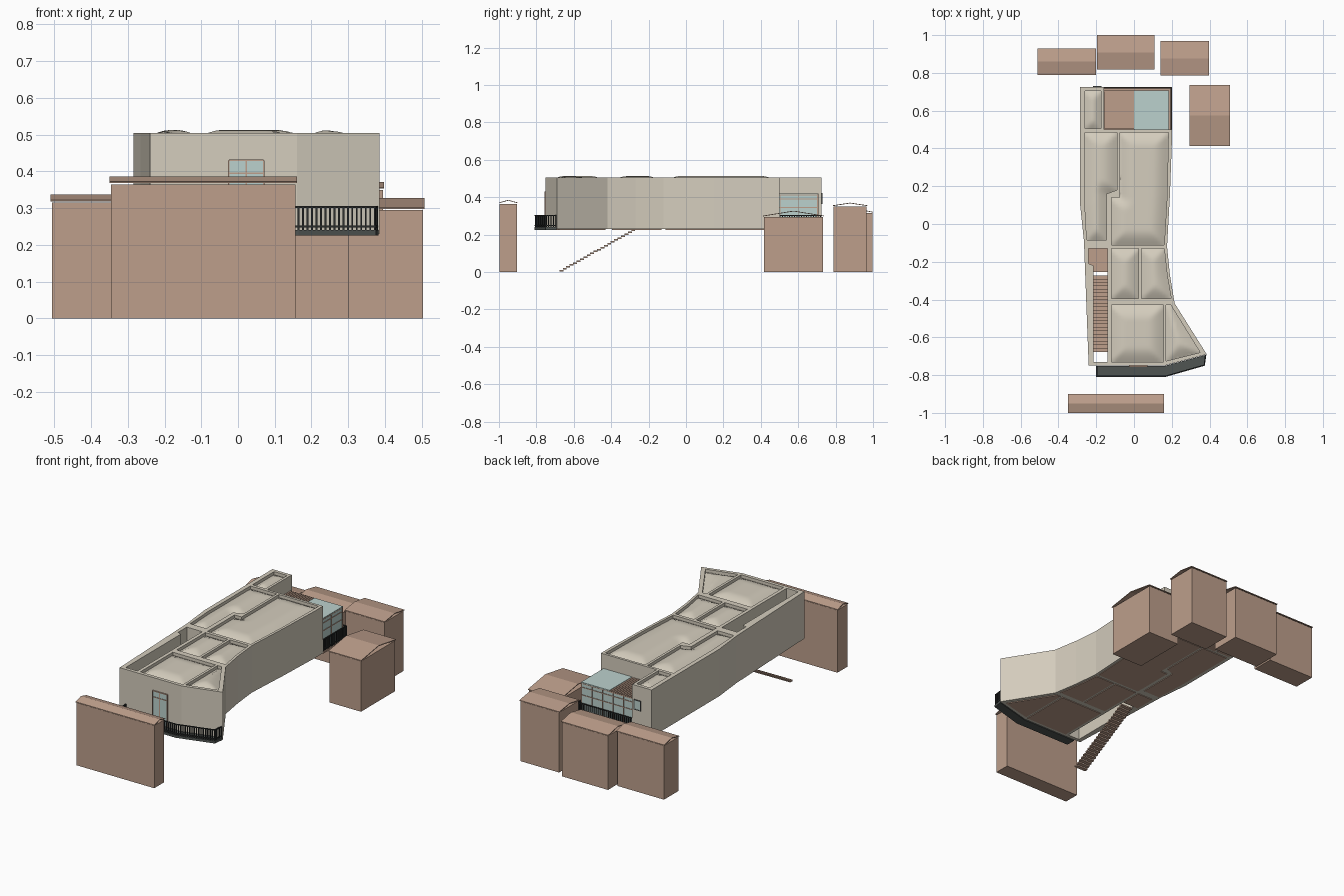
import bpy, bmesh, math
from mathutils import Vector, Matrix
from mathutils.geometry import intersect_point_line

cube = bpy.data.objects.get("Cube")
if cube:
    bpy.data.objects.remove(cube, do_unlink=True)


def material(name, r, g, b):
    m = bpy.data.materials.new(name)
    m.use_nodes = True
    m.diffuse_color = (r, g, b, 1)
    m.node_tree.nodes["Principled BSDF"].inputs["Base Color"].default_value = (r, g, b, 1)
    return m


CREAM = material("cream plaster", 0.66, 0.61, 0.51)
BROWN = material("clay brown", 0.51, 0.345, 0.26)
GLASS = material("pale glass", 0.50, 0.64, 0.61)
BLACK = material("rail black", 0.025, 0.028, 0.027)
GREY = material("balcony grey", 0.08, 0.09, 0.085)


def link(name, mesh, mat):
    mesh.materials.clear()
    mesh.materials.append(mat)
    ob = bpy.data.objects.new(name, mesh)
    bpy.context.collection.objects.link(ob)
    return ob


def finish(name, bm, mat):
    mesh = bpy.data.meshes.new(name)
    bm.to_mesh(mesh)
    bm.free()
    return link(name, mesh, mat)


def prism(name, outlines, z0, z1, mat):
    """Upright solid from an outline, with any further outlines as holes."""
    cu = bpy.data.curves.new(name + " outline", 'CURVE')
    cu.dimensions, cu.fill_mode, cu.extrude = '2D', 'BOTH', (z1 - z0) / 2
    for pts in outlines:
        sp = cu.splines.new('POLY')
        sp.points.add(len(pts) - 1)
        for p, (x, y) in zip(sp.points, pts):
            p.co = (x, y, 0, 1)
        sp.use_cyclic_u = True
    tmp = bpy.data.objects.new(name + " tmp", cu)
    bpy.context.collection.objects.link(tmp)
    bpy.context.view_layer.update()
    mesh = bpy.data.meshes.new_from_object(tmp.evaluated_get(bpy.context.evaluated_depsgraph_get()))
    bpy.data.objects.remove(tmp, do_unlink=True)
    bm = bmesh.new()
    bm.from_mesh(mesh)
    bmesh.ops.remove_doubles(bm, verts=bm.verts, dist=1e-5)
    bmesh.ops.recalc_face_normals(bm, faces=bm.faces)
    bmesh.ops.translate(bm, verts=bm.verts, vec=(0, 0, (z0 + z1) / 2))
    for f in bm.faces:
        f.smooth = False
    return finish(name, bm, mat)


def add_box(bm, x0, x1, y0, y1, z0, z1):
    mat = Matrix.Translation(((x0 + x1) / 2, (y0 + y1) / 2, (z0 + z1) / 2))
    bmesh.ops.create_cube(bm, size=1, matrix=mat @ Matrix.Diagonal((x1 - x0, y1 - y0, z1 - z0, 1)))


def boxes(name, items, mat):
    bm = bmesh.new()
    for it in items:
        add_box(bm, *it)
    return finish(name, bm, mat)


def pillow(name, pts, mat):
    """Softly bulging roof panel, low along its edges."""
    bm = bmesh.new()
    bm.faces.new([bm.verts.new((x, y, 0)) for x, y in pts])
    for axis in (0, 1):
        vals = [p[axis] for p in pts]
        for i in range(1, int((max(vals) - min(vals)) / 0.015) + 1):
            co, no = Vector((0, 0, 0)), Vector((0, 0, 0))
            co[axis], no[axis] = min(vals) + i * 0.015, 1
            bmesh.ops.bisect_plane(bm, geom=bm.verts[:] + bm.edges[:] + bm.faces[:],
                                   plane_co=co, plane_no=no)
    ring = [Vector((x, y, 0)) for x, y in pts]
    for v in bm.verts:
        dist = 1.0
        for a, b in zip(ring, ring[1:] + ring[:1]):
            q, t = intersect_point_line(v.co, a, b)
            dist = min(dist, (v.co - a.lerp(b, min(max(t, 0), 1))).length)
        v.co.z = 0.487 + 0.026 * math.sin(min(dist / 0.08, 1) * math.pi / 2)
    bmesh.ops.recalc_face_normals(bm, faces=bm.faces)
    for f in bm.faces:
        f.smooth = True
        if f.normal.z < 0:
            f.normal_flip()
    return finish(name, bm, mat)


def railing(name, path, z0, z1):
    """Close-set bars with a top and bottom rail along a path."""
    bm = bmesh.new()
    for a, b in zip(path, path[1:]):
        a, b = Vector((*a, 0)), Vector((*b, 0))
        d = b - a
        turn = Matrix.Rotation(math.atan2(d.y, d.x), 4, 'Z')
        for z in (z0 + 0.012, z1 - 0.003):
            mid = (a + b) / 2 + Vector((0, 0, z))
            bmesh.ops.create_cube(bm, size=1, matrix=Matrix.Translation(mid) @ turn
                                  @ Matrix.Diagonal((d.length, 0.006, 0.005, 1)))
        n = max(2, round(d.length / 0.013))
        for i in range(n + 1):
            p = a.lerp(b, i / n)
            add_box(bm, p.x - .0025, p.x + .0025, p.y - .0025, p.y + .0025, z0, z1)
    return finish(name, bm, BLACK)


# House shell: outer outline with one hole per room
BOTTOM, TOP = 0.23, 0.505
outline = [(-0.24, -0.75), (0.16, -0.75), (0.385, -0.69), (0.215, -0.42), (0.19, -0.27),
           (0.175, -0.12), (0.19, 0.15), (0.2, 0.42), (0.2, 0.5), (-0.16, 0.5),
           (-0.16, 0.725), (-0.285, 0.725), (-0.285, 0.1), (-0.265, -0.09)]
rooms = {
    "tower": [(-0.26, 0.505), (-0.175, 0.505), (-0.175, 0.705), (-0.26, 0.705)],
    "long_room": [(-0.25, -0.085), (-0.145, -0.085), (-0.145, 0.16), (-0.09, 0.18),
                  (-0.09, 0.485), (-0.26, 0.485), (-0.26, 0.1)],
    "hall": [(-0.12, -0.11), (0.16, -0.11), (0.175, 0.15), (0.182, 0.485),
             (-0.075, 0.485), (-0.075, 0.14), (-0.12, 0.14)],
    "middle_room": [(-0.12, -0.395), (0.025, -0.395), (0.025, -0.13), (-0.12, -0.13)],
    "side_room": [(0.04, -0.395), (0.197, -0.395), (0.175, -0.27), (0.16, -0.13), (0.04, -0.13)],
    "front_room": [(-0.12, -0.73), (0.155, -0.73), (0.155, -0.43), (-0.12, -0.43)],
    "corner_room": [(0.17, -0.725), (0.35, -0.68), (0.195, -0.43), (0.17, -0.43)],
}
stairwell = [(-0.215, -0.73), (-0.14, -0.73), (-0.14, -0.13), (-0.24, -0.13), (-0.24, -0.21), (-0.215, -0.22)]
prism("house_walls", [outline] + list(rooms.values()) + [stairwell], BOTTOM, TOP, CREAM)
for name, pts in rooms.items():
    pillow(name + "_roof", pts, CREAM)
    prism(name + "_floor", [pts], 0.226, 0.236, BROWN)

# Stair and landing
boxes("landing", [(-0.24, -0.14, -0.255, -0.13, 0.226, 0.236)], BROWN)
STEPS = 22
boxes("stair_treads", [(-0.215, -0.14, y, y + 0.021, z, z + 0.008)
                       for y, z in ((-0.677 + 0.0183 * i, 0.003 + 0.0103 * i) for i in range(STEPS))], BROWN)

# Front balcony
prism("balcony_slab", [[(-0.2, -0.81), (0.165, -0.81), (0.375, -0.75), (0.383, -0.692),
                        (0.16, -0.752), (-0.2, -0.752)]], 0.226, 0.24, GREY)
railing("balcony_railing", [(-0.197, -0.755), (-0.197, -0.806), (0.165, -0.806),
                            (0.372, -0.747), (0.378, -0.695)], 0.238, 0.306)

# Front door
boxes("front_door_glass", [(-0.025, 0.07, -0.754, -0.749, 0.24, 0.43)], GLASS)
boxes("front_door_frame", [(x - 0.002, x + 0.002, -0.757, -0.75, 0.24, 0.43) for x in (-0.025, 0.0225, 0.07)]
      + [(-0.025, 0.07, -0.757, -0.75, z - 0.002, z + 0.002) for z in (0.24, 0.395, 0.43)], BROWN)

# Tower window
boxes("tower_window", [(-0.215, -0.175, 0.724, 0.728, 0.365, 0.42)], GLASS)
boxes("tower_window_frame", [(x - 0.002, x + 0.002, 0.724, 0.73, 0.363, 0.422) for x in (-0.215, -0.175)]
      + [(-0.215, -0.175, 0.724, 0.73, z - 0.002, z + 0.002) for z in (0.365, 0.42)], GREY)

# Rear sunroom on a terrace
boxes("terrace_slab", [(-0.16, 0.2, 0.5, 0.725, 0.226, 0.236)], BROWN)
boxes("sunroom_glass", [(-0.158, 0.18, 0.701, 0.705, 0.236, 0.413), (0.177, 0.181, 0.5, 0.705, 0.236, 0.413),
                        (0.0, 0.183, 0.5, 0.707, 0.413, 0.42)], GLASS)
mullions = [(x - 0.002, x + 0.002, 0.7, 0.708, 0.236, 0.415) for x in (-0.156, -0.09, -0.022, 0.046, 0.114, 0.18)]
mullions += [(0.176, 0.184, y - 0.002, y + 0.002, 0.236, 0.415) for y in (0.504, 0.603, 0.702)]
for z in (0.345, 0.39, 0.412):
    mullions += [(-0.158, 0.184, 0.7, 0.708, z - 0.002, z + 0.002),
                 (0.176, 0.184, 0.5, 0.708, z - 0.002, z + 0.002)]
boxes("sunroom_frame", mullions, BROWN)
boxes("sunroom_slat_roof", [(-0.156, 0.0, 0.502, 0.706, 0.408, 0.413)]
      + [(-0.156 + 0.013 * i, -0.147 + 0.013 * i, 0.502, 0.708, 0.413, 0.42) for i in range(12)], BROWN)
railing("terrace_railing", [(-0.157, 0.72), (0.195, 0.72), (0.195, 0.503)], 0.236, 0.306)


# Neighbouring houses: solid block under a thin folded roof sheet
def neighbour(name, x0, x1, y0, y1, height, peak):
    e = 0.004
    boxes(name + "_block", [(x0 + e, x1 - e, y0 + e, y1 - e, 0, height)], BROWN)
    eave, mid, t = height + 0.003, (y0 + y1) / 2, 0.004
    section = [(y0, eave), (mid, peak - t), (y1, eave), (y1, eave + t), (mid, peak), (y0, eave + t)]
    bm = bmesh.new()
    ends = [[bm.verts.new((x, y, z)) for y, z in section] for x in (x0, x1)]
    for i in range(6):
        j = (i + 1) % 6
        bm.faces.new((ends[0][i], ends[0][j], ends[1][j], ends[1][i]))
    for end in ends:
        for a, b, c, d in ((0, 1, 4, 5), (1, 2, 3, 4)):
            bm.faces.new((end[a], end[b], end[c], end[d]))
    bmesh.ops.recalc_face_normals(bm, faces=bm.faces)
    finish(name + "_roof", bm, BROWN)


neighbour("front_house", -0.35, 0.16, -1.0, -0.9, 0.365, 0.386)
neighbour("rear_right_house", -0.51, -0.2, 0.79, 0.93, 0.315, 0.337)
neighbour("rear_middle_house", -0.197, 0.108, 0.817, 1.0, 0.315, 0.34)
neighbour("rear_left_house", 0.14, 0.398, 0.785, 0.97, 0.35, 0.371)
neighbour("side_house", 0.295, 0.507, 0.413, 0.737, 0.295, 0.328)
